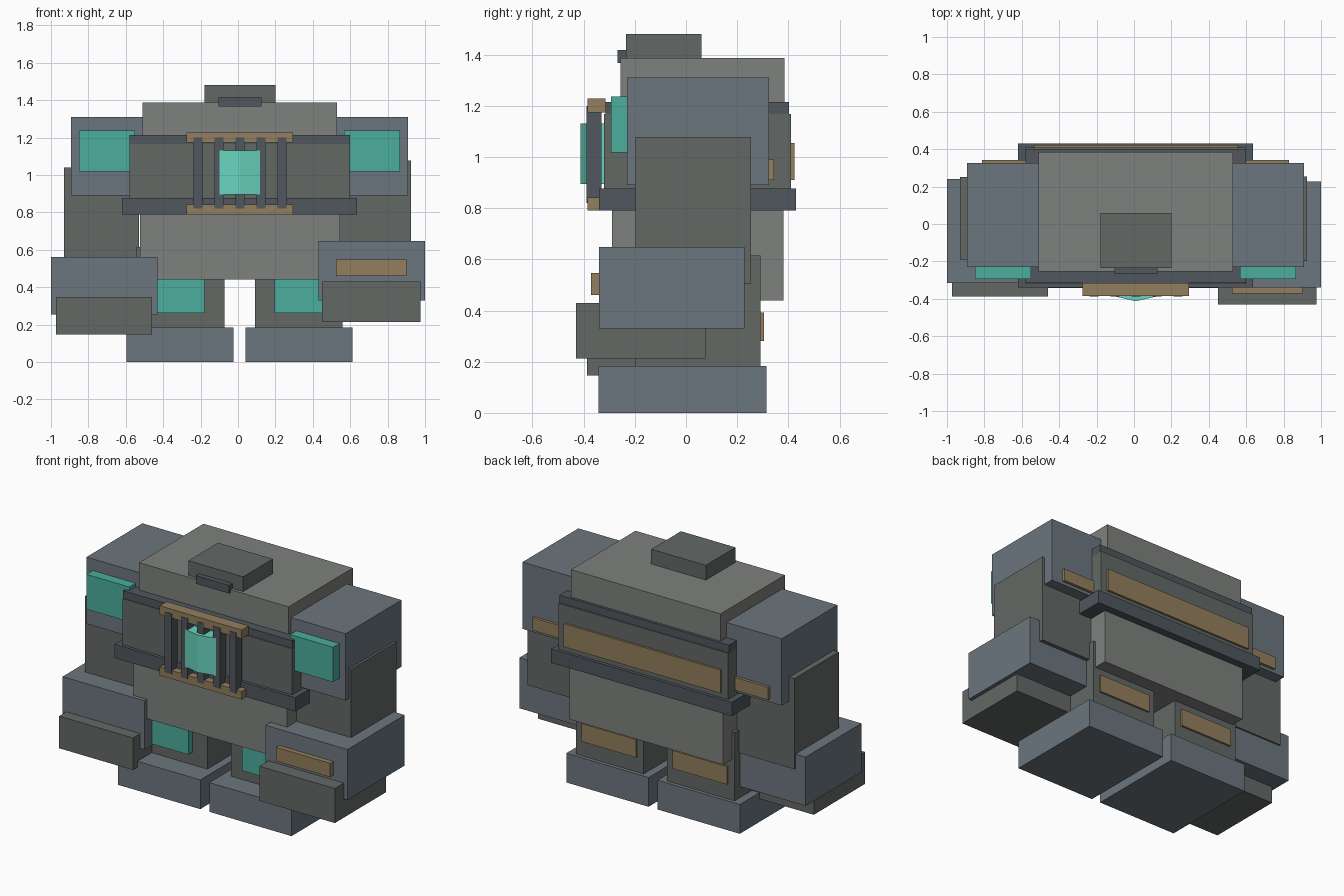
import bpy, bmesh

if "Cube" in bpy.data.objects:
    bpy.data.objects.remove(bpy.data.objects["Cube"])

MID = 0.0085  # mirror plane of the body


def material(name, rgb):
    m = bpy.data.materials.new(name)
    m.diffuse_color = (*rgb, 1)
    m.use_nodes = True
    m.node_tree.nodes["Principled BSDF"].inputs["Base Color"].default_value = m.diffuse_color
    return m


STONE = material("stone", (0.21, 0.22, 0.205))
DARK = material("dark_stone", (0.125, 0.14, 0.13))
STEEL = material("steel", (0.15, 0.18, 0.21))
BAND = material("dark_steel", (0.08, 0.095, 0.11))
BRASS = material("brass", (0.29, 0.21, 0.11))
TEAL = material("teal", (0.07, 0.42, 0.34))
GLOW = material("glow", (0.14, 0.66, 0.52))


def prism(name, outline, z0, z1, mat):
    """Extrude an outline in x, y from z0 to z1."""
    bm = bmesh.new()
    face = bm.faces.new([bm.verts.new((x, y, z0)) for x, y in outline])
    up = bmesh.ops.extrude_face_region(bm, geom=[face])["geom"]
    bmesh.ops.translate(bm, vec=(0, 0, z1 - z0),
                        verts=[v for v in up if isinstance(v, bmesh.types.BMVert)])
    bmesh.ops.recalc_face_normals(bm, faces=bm.faces)
    me = bpy.data.meshes.new(name)
    bm.to_mesh(me)
    bm.free()
    me.materials.append(mat)
    ob = bpy.data.objects.new(name, me)
    bpy.context.collection.objects.link(ob)
    return ob


def box(name, x, y, z, mat):
    return prism(name, [(x[0], y[0]), (x[1], y[0]), (x[1], y[1]), (x[0], y[1])], *z, mat)


def pair(name, x, y, z, mat):
    """A box on the right and its mirror on the left."""
    box(name + "_right", x, y, z, mat)
    box(name + "_left", (2 * MID - x[1], 2 * MID - x[0]), y, z, mat)


# torso and head
box("upper_torso", (-0.51, 0.53), (-0.255, 0.385), (0.80, 1.387), STONE)
box("lower_torso", (-0.525, 0.545), (-0.29, 0.38), (0.44, 0.82), STONE)
box("head", (-0.18, 0.20), (-0.235, 0.06), (1.37, 1.48), DARK)
box("visor", (-0.105, 0.125), (-0.267, -0.225), (1.367, 1.418), BAND)

# chest and its bands
box("chest", (-0.58, 0.60), (-0.32, 0.41), (0.86, 1.167), DARK)
box("upper_band", (-0.58, 0.60), (-0.315, 0.402), (1.16, 1.215), BAND)
box("lower_band", (-0.62, 0.637), (-0.34, 0.43), (0.79, 0.877), BAND)
box("back_panel", (-0.535, 0.555), (0.40, 0.423), (0.91, 1.055), BRASS)

# chest cage with glowing core
box("cage_top_rail", (-0.275, 0.295), (-0.385, -0.315), (1.173, 1.228), BRASS)
box("cage_bottom_rail", (-0.275, 0.295), (-0.385, -0.33), (0.79, 0.842), BRASS)
for i in range(5):
    cx = 0.01 + (i - 2) * 0.1125
    box(f"cage_bar_{i + 1}", (cx - 0.024, cx + 0.024), (-0.388, -0.33), (0.82, 1.20), BAND)
prism("core", [(0.01, -0.413), (0.118, -0.388), (0.118, -0.31), (-0.098, -0.31), (-0.098, -0.388)],
      0.895, 1.13, GLOW)

# shoulders
pair("shoulder", (0.50, 0.91), (-0.23, 0.325), (0.89, 1.31), STEEL)
pair("shoulder_panel", (0.568, 0.867), (-0.293, -0.22), (1.018, 1.237), TEAL)
pair("shoulder_back_plate", (0.56, 0.829), (0.31, 0.343), (0.91, 0.99), BRASS)

# arms, posed slightly differently on each side
box("right_upper_arm", (0.53, 0.925), (-0.197, 0.253), (0.505, 1.077), DARK)
box("left_upper_arm", (-0.93, -0.53), (-0.19, 0.25), (0.47, 1.04), DARK)
box("right_forearm", (0.43, 1.0), (-0.34, 0.228), (0.33, 0.648), STEEL)
box("left_forearm", (-1.0, -0.43), (-0.315, 0.24), (0.255, 0.562), STEEL)
box("right_hand", (0.45, 0.975), (-0.43, 0.077), (0.213, 0.43), DARK)
box("left_hand", (-0.973, -0.46), (-0.387, 0.12), (0.146, 0.348), DARK)
box("forearm_plate", (0.525, 0.902), (-0.372, -0.33), (0.46, 0.547), BRASS)

# legs
pair("leg", (0.09, 0.56), (-0.20, 0.292), (0.17, 0.615), DARK)
pair("thigh_panel", (0.195, 0.455), (-0.24, -0.19), (0.262, 0.45), TEAL)
pair("calf_plate", (0.135, 0.515), (0.28, 0.305), (0.28, 0.393), BRASS)
pair("foot", (0.04, 0.612), (-0.342, 0.315), (0.0, 0.184), STEEL)
